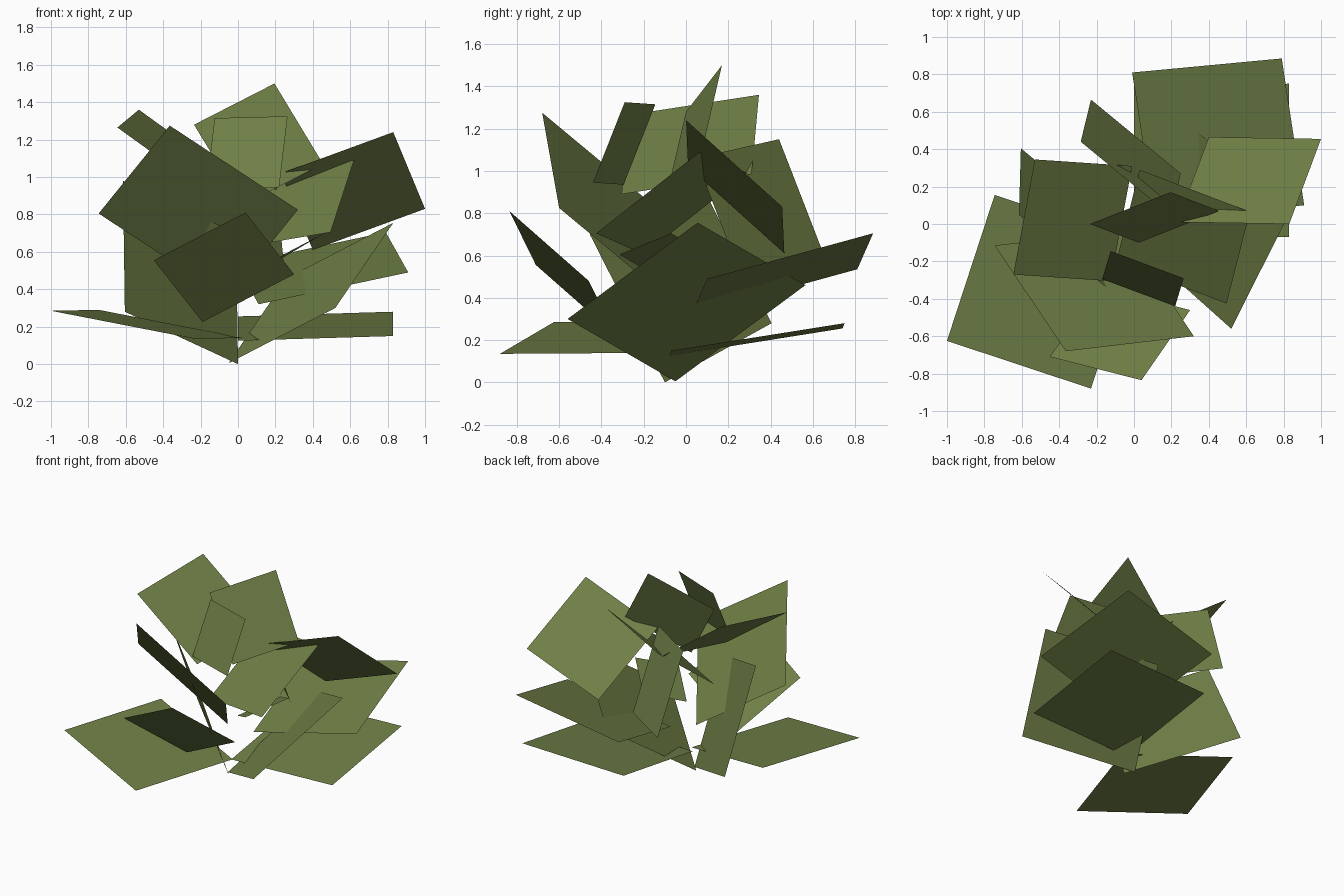
import bpy
from mathutils import Vector

if "Cube" in bpy.data.objects:
    bpy.data.objects.remove(bpy.data.objects["Cube"])

# One olive green for all foliage
green = bpy.data.materials.new("olive green")
green.diffuse_color = (0.16, 0.215, 0.062, 1)
green.use_nodes = True
green.node_tree.nodes["Principled BSDF"].inputs["Base Color"].default_value = green.diffuse_color


def leaf_card(name, corner, left, right):
    """Flat rectangular leaf card: a corner and its two neighbouring corners."""
    a, b, d = Vector(corner), Vector(left), Vector(right)
    mesh = bpy.data.meshes.new(name)
    mesh.from_pydata([a, b, b + d - a, d], [], [(0, 1, 2, 3)])
    if mesh.polygons[0].normal.z < 0:
        mesh.flip_normals()
    mesh.materials.append(green)
    obj = bpy.data.objects.new(name, mesh)
    bpy.context.collection.objects.link(obj)


# Low outer leaves
leaf_card("low_back_leaf", (0, -.08, .125), (.83, -.07, .15), (0, .74, .255))
leaf_card("low_front_leaf", (-1, -.625, .285), (-.745, .155, .29), (-.23, -.88, .135))
leaf_card("base_right_leaf", (.52, -.56, .30), (.83, .055, .755), (-.05, -.05, .005))
leaf_card("base_left_leaf", (-.605, .405, .28), (-.615, .05, .98), (0, -.1, 0))

# Middle leaves
leaf_card("back_right_leaf", (-.01, .81, .535), (.79, .885, .705), (.11, .025, .32))
leaf_card("right_leaf", (.83, 0, 1.24), (1, .455, .83), (.23, .01, 1.02))
leaf_card("back_leaf", (-.285, .44, 1.15), (-.23, .665, .57), (.195, .045, 1.06))
leaf_card("front_large_leaf", (-.365, -.68, 1.275), (.32, -.6, .825), (-.745, -.115, .805))
leaf_card("front_small_leaf", (.04, -.835, .81), (.3, -.46, .48), (-.45, -.71, .555))
leaf_card("centre_leaf", (.62, .065, 1.09), (.495, -.425, .705), (.03, .29, .99))
leaf_card("inner_leaf", (.28, -.315, .605), (.47, -.07, .705), (.06, -.095, .475))

# Upper leaves
leaf_card("upper_left_leaf", (-.53, .345, 1.36), (-.01, .31, .985), (-.645, -.27, 1.265))
leaf_card("top_leaf", (.195, .17, 1.5), (-.235, 0, 1.28), (.455, .07, 1.07))
leaf_card("top_front_leaf", (.265, -.29, 1.325), (-.125, -.145, 1.315), (.22, -.44, .945))
